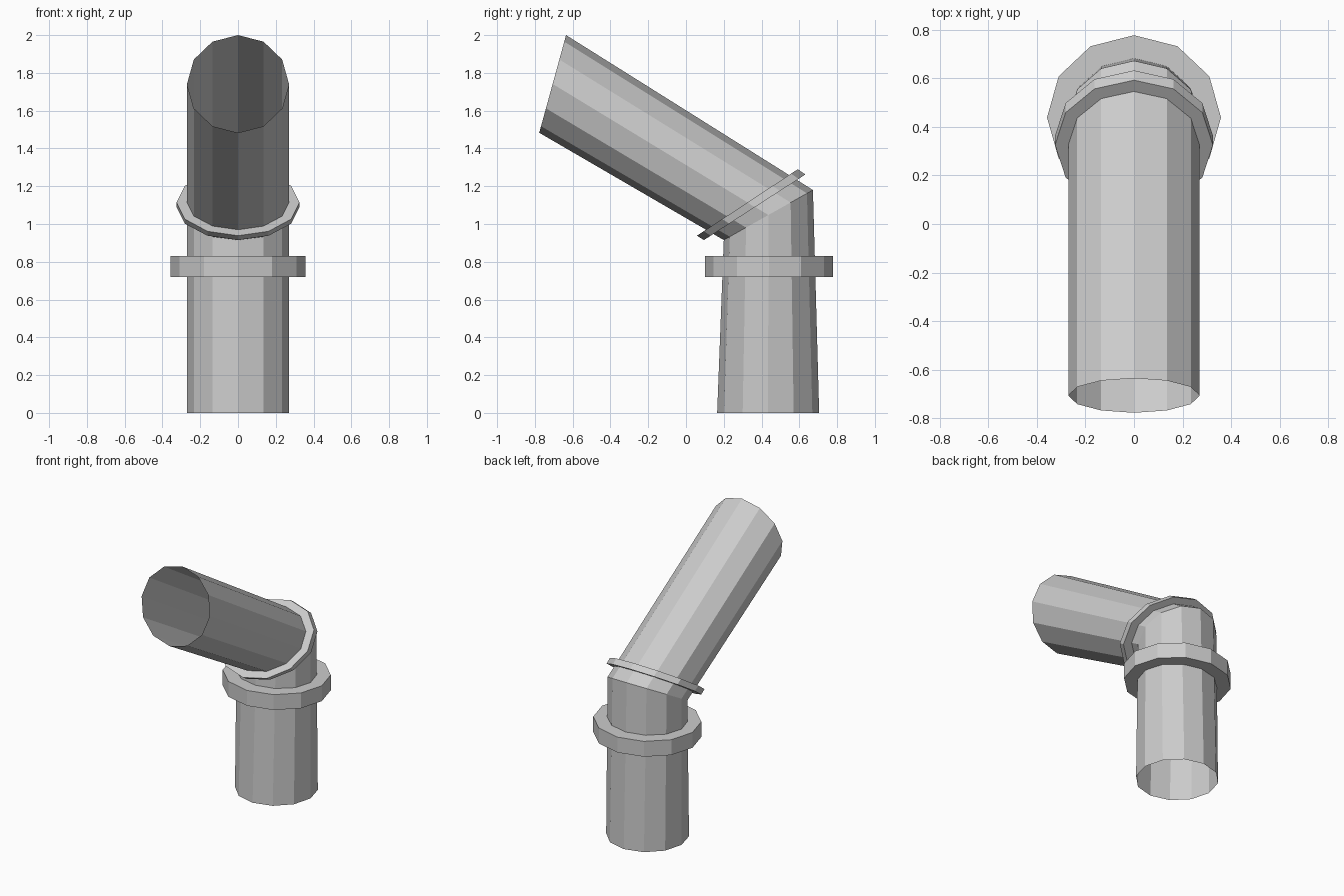
import bpy, bmesh
from math import sin, cos, pi
from mathutils import Vector

if "Cube" in bpy.data.objects:
    bpy.data.objects.remove(bpy.data.objects["Cube"])

SIDES = 12


def loop(bm, low, high, rx, scale=1.0):
    """Elliptical ring spanning two (y, z) points, half-width rx in x."""
    a, b = Vector((0, *low)), Vector((0, *high))
    mid, half = (a + b) / 2, (b - a) / 2
    return [bm.verts.new(mid + scale * (half * cos(t) + Vector((rx * sin(t), 0, 0))))
            for t in (2 * pi * i / SIDES for i in range(SIDES))]


def bridge(bm, r0, r1):
    for i in range(SIDES):
        j = (i + 1) % SIDES
        bm.faces.new((r0[i], r0[j], r1[j], r1[i]))


def finish(bm, name):
    bmesh.ops.recalc_face_normals(bm, faces=bm.faces)
    mesh = bpy.data.meshes.new(name)
    bm.to_mesh(mesh)
    bm.free()
    bpy.context.collection.objects.link(bpy.data.objects.new(name, mesh))


def flange(name, lower, upper, rx, inner):
    """Closed band: outer wall, two annular faces and a wall inside the pipe."""
    bm = bmesh.new()
    rings = [loop(bm, *lower, rx), loop(bm, *upper, rx),
             loop(bm, *upper, rx, inner), loop(bm, *lower, rx, inner)]
    for k in range(4):
        bridge(bm, rings[k], rings[(k + 1) % 4])
    finish(bm, name)


# Bent pipe, open at both ends
bm = bmesh.new()
path = [((0.165, 0), (0.705, 0)),
        ((0.20, 0.915), (0.672, 1.18)),
        ((-0.777, 1.483), (-0.635, 2.0))]
rings = [loop(bm, lo, hi, 0.27) for lo, hi in path]
for r0, r1 in zip(rings, rings[1:]):
    bridge(bm, r0, r1)
finish(bm, "bent_pipe")

# Thick level collar on the upright section
flange("lower_collar", ((0.10, 0.72), (0.777, 0.72)), ((0.10, 0.83), (0.777, 0.83)), 0.358, 0.70)

# Thin tilted flange just past the bend
flange("upper_flange", ((0.095, 0.915), (0.632, 1.262)), ((0.058, 0.938), (0.592, 1.29)), 0.325, 0.79)
